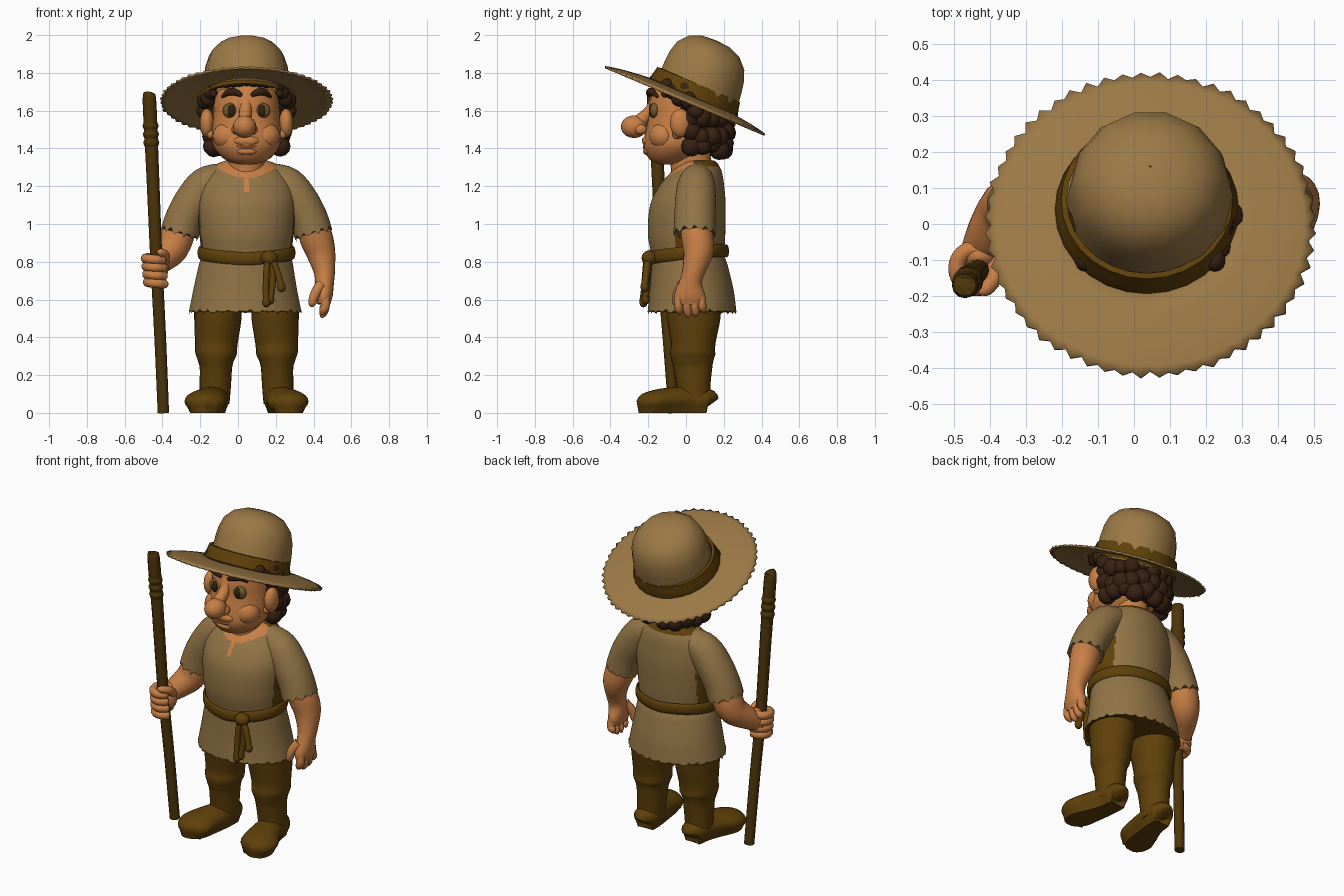
import bpy, bmesh, math, random
from mathutils import Vector, Matrix
random.seed(4)
CX = 0.045  # body centre line


def material(name, rgb):
    m = bpy.data.materials.new(name)
    m.diffuse_color = (*rgb, 1)
    return m


STRAW = material("straw", (0.33, 0.19, 0.06))
CLOTH = material("tunic cloth", (0.285, 0.174, 0.06))
SKIN = material("skin", (0.58, 0.212, 0.06))
LEATHER = material("brown leather", (0.115, 0.052, 0.003))
WOOD = material("dark wood", (0.078, 0.036, 0.003))
HAIR = material("hair", (0.04, 0.015, 0.006))
EYE = material("eye olive", (0.17, 0.105, 0.025))
DARK = material("pupil dark", (0.03, 0.016, 0.005))
LIP = material("mouth line", (0.25, 0.07, 0.02))


def finish(name, bm, mats, angle=50):
    bmesh.ops.recalc_face_normals(bm, faces=bm.faces)
    me = bpy.data.meshes.new(name)
    bm.to_mesh(me)
    bm.free()
    ob = bpy.data.objects.new(name, me)
    bpy.context.collection.objects.link(ob)
    for m in mats:
        me.materials.append(m)
    me.shade_smooth()
    me.set_sharp_from_angle(angle=math.radians(angle))
    return ob


def smooth(pts, n, closed):
    """Catmull-Rom through the control rings (x, y, z, a, b)."""
    out, k = [], len(pts)
    for i in range(k if closed else k - 1):
        q = [pts[(i + j) % k] if closed else pts[min(max(i + j, 0), k - 1)] for j in (-1, 0, 1, 2)]
        for s in range(n):
            t = s / n
            out.append([0.5 * (2 * b + (c - a) * t + (2 * a - 5 * b + 4 * c - d) * t * t
                               + (3 * b - a - 3 * c + d) * t ** 3) for a, b, c, d in zip(*q)])
    return out if closed else out + [list(pts[-1])]


def tube(name, pts, mat, ref=(0, 1, 0), axis=None, seg=16, steps=4, closed=False,
         jag=0, rule=None, mats=None, floor=False):
    """Loft ellipses along a path; a = radius along ref, b = radius across it."""
    ring = smooth(pts, steps, closed)
    n, bm, rows = len(ring), bmesh.new(), []
    for i, p in enumerate(ring):
        lo, hi = (i - 1, (i + 1) % n) if closed else (max(i - 1, 0), min(i + 1, n - 1))
        t = Vector(axis) if axis else (Vector(ring[hi][:3]) - Vector(ring[lo][:3])).normalized()
        u = Vector(ref)
        u = (u - t * u.dot(t)).normalized()
        v = t.cross(u)
        row = []
        for s in range(seg):
            w = 2 * math.pi * s / seg
            co = Vector(p[:3]) + u * max(p[3], .002) * math.cos(w) + v * max(p[4], .002) * math.sin(w)
            if i == 0 and jag:
                co += t * jag * (math.cos(s * math.pi / 2) + random.uniform(-.4, .4))
            if floor and co.z < .025:
                co.z = 0
            row.append(bm.verts.new(co))
        rows.append(row)
    for i in range(n if closed else n - 1):
        a, b = rows[i], rows[(i + 1) % n]
        for s in range(seg):
            r = (s + 1) % seg
            bm.faces.new((a[s], a[r], b[r], b[s]))
    if not closed:
        bm.faces.new(rows[0])
        bm.faces.new(rows[-1])
    if rule:
        for f in bm.faces:
            f.material_index = rule(f.calc_center_median())
    return finish(name, bm, mats or [mat])


def ball(name, c, r, mat, seg=20):
    bm = bmesh.new()
    bmesh.ops.create_uvsphere(bm, u_segments=seg, v_segments=seg // 2, radius=1,
                              matrix=Matrix.Translation(c) @ Matrix.Diagonal((*r, 1)))
    return finish(name, bm, [mat])


def lathe(name, prof, seg, mat, base, tooth=0, lean=0):
    """Turn (radius, height) rings about the tilted hat axis."""
    bm, rows = bmesh.new(), []
    M = Matrix.Translation(base) @ Matrix.Rotation(math.radians(-23), 4, 'X')
    for j, (r, h) in enumerate(prof):
        row = []
        for s in range(seg):
            w = 2 * math.pi * s / seg
            k = r + (tooth * (1 if s % 2 else -1) * random.uniform(.5, 1.3) if j == len(prof) - 1 else 0)
            row.append(bm.verts.new(M @ Vector((k * math.cos(w), k * math.sin(w) + lean * h, h))))
        rows.append(row)
    for j in range(len(rows) - 1):
        for s in range(seg):
            r = (s + 1) % seg
            bm.faces.new((rows[j][s], rows[j][r], rows[j + 1][r], rows[j + 1][s]))
    return finish(name, bm, [mat])


# hat: crown, band and frayed brim
lathe("hat_crown", [(.232, -.02), (.23, .06), (.226, .13), (.218, .19), (.198, .25), (.15, .302), (.08, .33), (.002, .336)],
      14, STRAW, (CX, .047, 1.655), lean=-.06)
lathe("hat_band", [(.25, -.015), (.256, .01), (.246, .045), (.238, .085), (.222, .087)], 28, LEATHER, (.036, .034, 1.66))
brim = lathe("hat_brim", [(.2, .014), (.28, .007), (.37, -.004), (.425, -.014), (.45, -.022)], 112, STRAW,
             (CX, .004, 1.671), tooth=.009)
mod = brim.modifiers.new("thickness", 'SOLIDIFY')
mod.thickness, mod.offset = .012, 0

# head and neck
tube("head", [(CX, -.09, 1.315, .03, .03), (CX, -.085, 1.335, .105, .1), (CX, -.055, 1.4, .17, .168),
              (CX, -.035, 1.47, .183, .185), (CX, -.02, 1.57, .177, .178), (CX, -.015, 1.66, .17, .175),
              (CX, 0, 1.74, .15, .15), (CX, .01, 1.8, .05, .05)], SKIN, ref=(1, 0, 0), axis=(0, 0, 1), seg=32)
tube("neck", [(CX, .04, 1.2, .13, .11), (CX, .03, 1.3, .11, .1), (CX, .01, 1.42, .11, .1)], SKIN, seg=24)
ball("nose_tip", (.035, -.275, 1.515), (.062, .07, .06), SKIN)
tube("nose_bridge", [(.042, -.165, 1.66, .03, .025), (.04, -.19, 1.6, .033, .03), (.035, -.245, 1.54, .035, .04)],
     SKIN, ref=(1, 0, 0))
tube("mouth", [(CX + d, y, z, .004, .007) for d, y, z in ((-.075, -.202, 1.425), (-.035, -.22, 1.41), (0, -.225, 1.406),
     (.035, -.22, 1.41), (.075, -.202, 1.425))], LIP, seg=8)
ball("lower_lip", (CX, -.2, 1.385), (.055, .028, .022), SKIN)
ball("upper_lip", (CX, -.205, 1.44), (.07, .028, .03), SKIN)
for s, side in ((-1, "right"), (1, "left")):
    x = lambda d: CX + s * d
    ball(side + "_nostril", (.035 + s * .042, -.24, 1.5), (.028, .035, .028), SKIN)
    ball(side + "_cheek", (x(.095), -.12, 1.465), (.085, .076, .075), SKIN)
    ball(side + "_eye", (x(.08), -.165, 1.6), (.046, .026, .042), EYE)
    ball(side + "_pupil", (x(.08), -.181, 1.6), (.022, .016, .034), DARK)
    tube(side + "_eyebrow", [(x(.025), -.198, 1.68, .01, .01), (x(.06), -.194, 1.698, .018, .02),
                             (x(.095), -.178, 1.698, .017, .019), (x(.13), -.15, 1.672, .007, .007)], HAIR, seg=10)
    ball(side + "_ear", (x(.21), -.03, 1.535), (.038, .055, .076), SKIN)
    ball(side + "_ear_lobe", (x(.19), -.045, 1.475), (.022, .028, .025), SKIN)
    # side locks above and behind the ear
    for d, y, z, r in ((.19, -.07, 1.7, .042), (.205, -.035, 1.665, .045), (.22, .015, 1.655, .05),
                       (.19, 0, 1.715, .05), (.225, .05, 1.6, .045), (.178, -.1, 1.735, .035), (.175, -.11, 1.69, .022)):
        ball(side + "_lock", (x(d), y, z), (r * .9, r, r), HAIR, 14)

# curly hair around the back of the head plus a thin fringe
ball("hair_mass", (CX, .045, 1.57), (.2, .18, .195), HAIR, 24)
for z, rad, n in ((1.41, .155, 10), (1.48, .165, 11), (1.56, .167, 11), (1.64, .16, 12)):
    for i in range(n):
        w = math.radians(-6 + 192 * i / (n - 1))
        r = random.uniform(.044, .057)
        ball("curl", (CX + 1.16 * rad * math.cos(w), .045 + rad * math.sin(w), z + random.uniform(-.018, .018)),
             (r, r, r), HAIR, 12)
for i in range(13):
    w = math.radians(195 + 150 * i / 12)
    ball("fringe_curl", (CX + .168 * math.cos(w), -.01 + .16 * math.sin(w), 1.757 - .025 * abs(i - 6) / 6),
         (.03, .025, .027), HAIR, 12)


# tunic: skin in the neckline, brown collar and underarm patches, dark inside
def tunic_rule(c):
    d = abs(c.x - CX)
    if c.z < .55 and d < .1 and abs(c.y - .03) < .1:
        return 2
    if c.y < .04 and (c.z > 1.243 + 2.2 * d * d or (c.y < 0 and c.z > 1.14 and d < .004 + .1 * (c.z - 1.14))):
        return 1
    if c.z > 1.305 or (d > .205 and c.y > -.055 and .86 < c.z < 1.08):
        return 2
    return 0


tube("tunic", [(.038, .032, .535, .298, .235), (.038, .03, .65, .275, .222), (.042, .018, .78, .25, .203),
               (CX, .01, .84, .238, .194), (CX, .003, .95, .25, .205), (CX, .01, 1.1, .262, .2),
               (CX, .03, 1.2, .245, .172), (CX, .055, 1.275, .2, .135), (CX, .068, 1.32, .15, .1),
               (CX, .07, 1.335, .11, .08)], CLOTH, ref=(1, 0, 0), axis=(0, 0, 1), seg=120, steps=9, jag=.011,
     rule=tunic_rule, mats=[CLOTH, SKIN, LEATHER])

# belt with knot and hanging ends
tube("belt", [(CX + .247 * math.cos(a), .012 + .204 * math.sin(a), .836 + .02 * math.sin(a) + .012 * abs(math.cos(a)),
               .034, .012) for a in [2 * math.pi * i / 20 for i in range(20)]], LEATHER, ref=(0, 0, 1), seg=10, closed=True)
ball("belt_knot", (.165, -.195, .82), (.045, .04, .04), LEATHER)
for name, k, p in (("long", 0, [(.16, .835), (.15, .74), (.148, .64), (.15, .585)]),
                   ("short", .006, [(.17, .83), (.2, .77), (.222, .7), (.23, .665)]),
                   ("loop", .012, [(.165, .83), (.185, .75), (.18, .66), (.17, .6)])):
    tube(name + "_belt_end", [(x, -.205 - .008 * i + k, z, .019, .018) for i, (x, z) in enumerate(p)], LEATHER, seg=10)
    ball(name + "_belt_tip", (p[-1][0], -.225 + k, p[-1][1]), (.023, .022, .027), LEATHER, 12)

# sleeves, legs and boots, mirrored about the centre line
for s, side in ((-1, "right"), (1, "left")):
    m = lambda pts: [(CX + s * p[0], *p[1:]) for p in pts]
    tube(side + "_sleeve", m([(.354, .045, .95, .112, .102), (.327, .047, 1.03, .108, .102), (.277, .05, 1.12, .108, .104),
                              (.21, .055, 1.205, .1, .1), (.12, .062, 1.245, .08, .08)]), CLOTH, seg=48, jag=.013)
    tube(side + "_leg", m([(.15, .04, .6, .145, .125), (.152, .04, .5, .142, .125), (.16, .038, .37, .118, .113),
                           (.161, .035, .315, .12, .11), (.162, .035, .28, .112, .097), (.162, .037, .24, .103, .086),
                           (.165, .04, .15, .09, .083), (.168, .043, .05, .083, .078)]), LEATHER, seg=24)
    tube(side + "_foot", m([(.165, .136, .05, .03, .04), (.165, .115, .065, .07, .063), (.172, .02, .07, .08, .068),
                            (.195, -.08, .068, .095, .067), (.22, -.17, .06, .11, .06), (.231, -.23, .05, .08, .047),
                            (.233, -.258, .045, .02, .02)]), LEATHER, ref=(1, 0, 0), seg=24, floor=True)

# free arm and open hand
tube("left_arm", [(.385, .05, 1.02, .085, .08), (.413, .06, .93, .085, .088), (.438, .065, .85, .08, .078),
                  (.457, .04, .75, .06, .057), (.458, .025, .69, .06, .05), (.455, .02, .62, .083, .046),
                  (.453, .018, .575, .075, .034)], SKIN, seg=20)
for i, y in enumerate((-.04, .005, .045, .085)):
    low = (.525, .51, .515, .535)[i]
    tube("left_finger", [(.458, y * .9, .62, .023, .026), (.463, y, .57, .023, .025), (.45, y + .005, low + .015, .021, .022),
                         (.44, y + .005, low - .005, .006, .006)], SKIN, seg=10)
tube("left_thumb", [(.44, -.02, .68, .028, .03), (.408, -.045, .63, .026, .027), (.393, -.05, .58, .022, .022),
                    (.393, -.05, .56, .005, .005)], SKIN, seg=10)

# staff and the arm holding it
tube("staff", [(-.395, -.065, 0, .028, .03), (-.412, -.095, .4, .029, .031), (-.432, -.127, .8, .031, .032),
               (-.453, -.15, 1.3, .034, .034), (-.469, -.17, 1.655, .036, .036), (-.47, -.171, 1.685, .022, .022)],
     WOOD, seg=12)
for z in (1.43, 1.475, 1.52):
    x, y = -.453 - .045 * (z - 1.3), -.15 - .053 * (z - 1.3)
    tube("staff_wrap", [(x, y, z - .022, .034, .034), (x, y, z, .042, .042), (x, y, z + .022, .034, .034)], WOOD, seg=12)
tube("right_arm", [(-.3, .05, 1.02, .085, .08), (-.325, .05, .93, .09, .088), (-.352, .03, .865, .085, .085),
                   (-.395, -.025, .815, .07, .07), (-.422, -.065, .785, .056, .058), (-.43, -.095, .775, .05, .06)],
     SKIN, seg=20, ref=(1, 0, 0))
ball("right_palm", (-.428, -.088, .77), (.06, .045, .085), SKIN)
for i in range(4):
    z = .7 + .042 * i
    path = []
    for j in range(7):
        w = math.radians(70 + 42 * j)
        path.append((-.43 - .004 * i + .05 * math.cos(w), -.123 + .054 * math.sin(w), z - .003 * j, .025, .024))
    tube("right_finger", path, SKIN, ref=(0, 0, 1), seg=10)
    ball("right_fingertip", path[-1][:3], (.024, .024, .024), SKIN, 10)
tube("right_thumb", [(-.39, -.09, .8, .026, .026), (-.385, -.14, .835, .024, .024), (-.41, -.18, .85, .021, .021),
                     (-.43, -.19, .852, .006, .006)], SKIN, ref=(0, 0, 1), seg=10)
